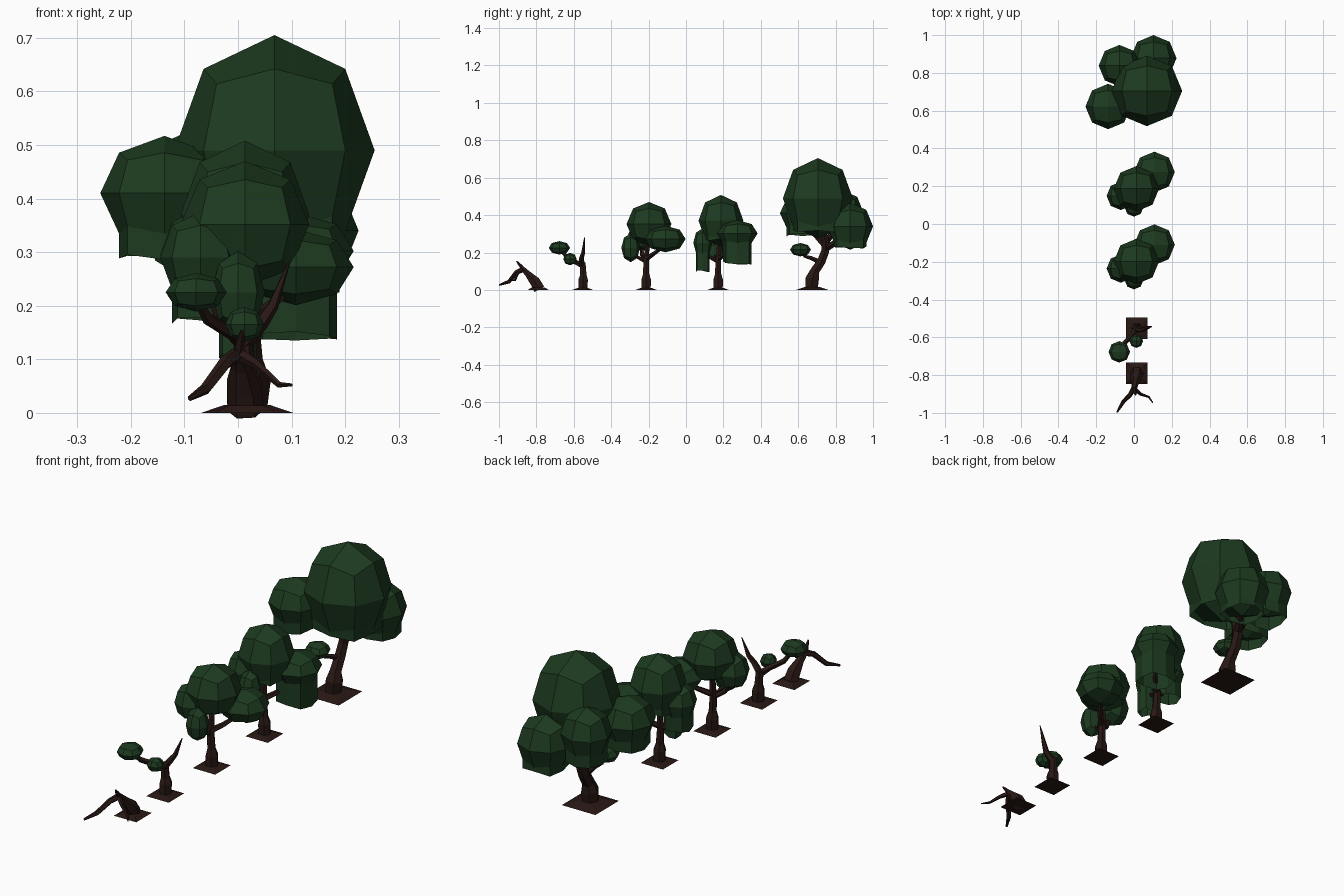
import bpy, bmesh, math, random
from mathutils import Vector

random.seed(4)

def material(name, color):
    m = bpy.data.materials.new(name)
    m.diffuse_color = (*color, 1)
    return m

LEAF = material("dark_leaf", (0.012, 0.042, 0.014))
BARK = material("dark_bark", (0.021, 0.009, 0.007))

def finish(bm, name, mat):
    bmesh.ops.recalc_face_normals(bm, faces=bm.faces)
    me = bpy.data.meshes.new(name)
    bm.to_mesh(me)
    bm.free()
    me.materials.append(mat)
    bpy.context.collection.objects.link(bpy.data.objects.new(name, me))

# Leaf clump: 26-vertex cube-sphere with an optional ragged hanging skirt
def clump(name, centre, r, rz, hang_to=None):
    bm = bmesh.new()
    bmesh.ops.create_cube(bm, size=2)
    bmesh.ops.subdivide_edges(bm, edges=bm.edges[:], cuts=1, use_grid_fill=True)
    for v in bm.verts:
        v.co.normalize()
    rim = [e for e in bm.edges if all(-0.75 < v.co.z < -0.5 for v in e.verts)]
    for v in bm.verts:
        v.co = Vector((v.co.x * r, v.co.y * r, v.co.z * rz)) + Vector(centre)
    bmesh.ops.recalc_face_normals(bm, faces=bm.faces)
    if hang_to is not None:
        ext = bmesh.ops.extrude_edge_only(bm, edges=rim)["geom"]
        for v in ext:
            if isinstance(v, bmesh.types.BMVert):
                v.co.z = hang_to + random.uniform(0, 0.02)
    finish(bm, name, LEAF)

# Tapered limb along a path of (x, y, z, radius)
def limb(name, path, sides=6):
    bm = bmesh.new()
    pts = [Vector(p[:3]) for p in path]
    rings = []
    side = None
    for i, p in enumerate(pts):
        t = (pts[min(i + 1, len(pts) - 1)] - pts[max(i - 1, 0)]).normalized()
        if side is None:
            side = Vector((1, 0, 0)) if abs(t.x) < 0.8 else Vector((0, 1, 0))
        side = (side - t * side.dot(t)).normalized()
        up = t.cross(side)
        ring = []
        for k in range(sides):
            a = 2 * math.pi * k / sides
            ring.append(bm.verts.new(p + (side * math.cos(a) + up * math.sin(a)) * path[i][3]))
        rings.append(ring)
    for a, b in zip(rings, rings[1:]):
        for k in range(sides):
            n = (k + 1) % sides
            bm.faces.new((a[k], a[n], b[n], b[k]))
    bm.faces.new(rings[0][::-1])
    bm.faces.new(rings[-1])
    finish(bm, name, BARK)

# Flat square root plate rising gently to the trunk
def root_plate(name, x, y, half, rise, top):
    bm = bmesh.new()
    bmesh.ops.create_cube(bm, size=2)
    for v in bm.verts:
        s = top if v.co.z > 0 else half
        v.co = Vector((x + v.co.x * s, y + v.co.y * s, rise if v.co.z > 0 else 0))
    finish(bm, name, BARK)

# Broken, bent-over dead tree
root_plate("dead_roots", 0.015, -0.79, 0.057, 0.014, 0.032)
limb("dead_trunk", [(0.015, -0.785, 0.005, 0.034), (0.012, -0.808, 0.045, 0.032),
                    (0.006, -0.845, 0.085, 0.019), (0, -0.875, 0.115, 0.014)])
limb("dead_left_branch", [(0, -0.868, 0.11, 0.015), (-0.022, -0.905, 0.095, 0.013),
                          (-0.06, -0.945, 0.045, 0.011), (-0.09, -0.997, 0.027, 0.005)], 5)
limb("dead_right_branch", [(0, -0.87, 0.11, 0.013), (0.035, -0.9, 0.09, 0.009),
                           (0.078, -0.915, 0.052, 0.006), (0.1, -0.947, 0.052, 0.003)], 5)
limb("dead_twig", [(0, -0.87, 0.11, 0.012), (0.003, -0.885, 0.13, 0.009),
                   (0.008, -0.905, 0.153, 0.004)], 5)

# Sapling with two small clumps and a bare fork
root_plate("sapling_roots", 0.015, -0.553, 0.057, 0.01, 0.028)
limb("sapling_trunk", [(0.015, -0.55, 0.005, 0.027), (0.015, -0.55, 0.055, 0.029),
                       (0.013, -0.549, 0.08, 0.02), (0.01, -0.553, 0.145, 0.018)])
limb("sapling_bare_branch", [(0.01, -0.555, 0.13, 0.017), (0.045, -0.56, 0.17, 0.014),
                             (0.065, -0.55, 0.2, 0.011), (0.095, -0.543, 0.28, 0.002)], 5)
limb("sapling_leaf_branch", [(0.01, -0.55, 0.13, 0.016), (-0.01, -0.59, 0.148, 0.013),
                             (-0.055, -0.635, 0.175, 0.012), (-0.078, -0.672, 0.215, 0.007)], 5)
limb("sapling_twig", [(-0.005, -0.585, 0.147, 0.01), (0.012, -0.62, 0.165, 0.005)], 5)
clump("sapling_clump", (-0.078, -0.677, 0.225), 0.057, 0.036)
clump("sapling_small_clump", (0.012, -0.62, 0.165), 0.036, 0.033)

# Two medium trees of the same layout; the second one has hanging leaves
for name, y, lift, hang in (("medium", -0.213, 0, False), ("weeping", 0.172, 0.03, True)):
    root_plate(name + "_roots", 0.015, y, 0.057, 0.01, 0.03)
    limb(name + "_trunk", [(0.015, y, 0.005, 0.028), (0.015, y, 0.055, 0.029),
                           (0.013, y, 0.085, 0.019), (0.01, y, 0.15, 0.017),
                           (0.01, y + 0.005, 0.23, 0.014), (0.012, y + 0.015, 0.31, 0.01)])
    limb(name + "_right_branch", [(0.01, y, 0.165, 0.014), (0.05, y + 0.035, 0.19, 0.012),
                                  (0.09, y + 0.085, 0.225, 0.008), (0.11, y + 0.1, 0.26, 0.006)], 5)
    limb(name + "_left_branch", [(0.01, y, 0.155, 0.013), (-0.035, y - 0.02, 0.185, 0.012),
                                 (-0.065, y - 0.025, 0.25, 0.007)], 5)
    limb(name + "_front_branch", [(0.01, y, 0.15, 0.011), (0.004, y - 0.045, 0.175, 0.009),
                                  (0, y - 0.08, 0.21, 0.006)], 5)
    clump(name + "_crown", (0.013, y + 0.015, 0.352 + lift * 0.6), 0.12,
          0.138 if hang else 0.118, 0.255 if hang else None)
    clump(name + "_right_clump", (0.108, y + 0.103, 0.272 + lift), 0.108, 0.071,
          0.133 if hang else None)
    clump(name + "_left_clump", (-0.07, y - 0.023, 0.29 + lift * 0.2), 0.075, 0.085,
          0.16 if hang else None)
    clump(name + "_front_clump", (0, y - 0.083, 0.225 + lift * 0.9), 0.05, 0.077,
          0.093 if hang else None)

# Large tree
root_plate("large_roots", 0.017, 0.675, 0.086, 0.015, 0.042)
limb("large_trunk", [(0.017, 0.672, 0.008, 0.037), (0.02, 0.675, 0.06, 0.041),
                     (0.018, 0.688, 0.1, 0.028), (0.015, 0.725, 0.155, 0.026),
                     (0.018, 0.745, 0.21, 0.024), (0.03, 0.745, 0.27, 0.021),
                     (0.05, 0.72, 0.38, 0.015)])
limb("large_back_right_branch", [(0.018, 0.745, 0.22, 0.02), (0.06, 0.81, 0.26, 0.016),
                                 (0.1, 0.87, 0.33, 0.01)], 5)
limb("large_left_branch", [(0.02, 0.745, 0.24, 0.02), (-0.05, 0.69, 0.3, 0.017),
                           (-0.12, 0.63, 0.39, 0.01)], 5)
limb("large_back_left_branch", [(0.02, 0.745, 0.25, 0.018), (-0.03, 0.79, 0.31, 0.014),
                                (-0.07, 0.835, 0.4, 0.009)], 5)
limb("large_low_branch", [(0.015, 0.725, 0.145, 0.014), (0, 0.67, 0.17, 0.011),
                          (-0.015, 0.635, 0.18, 0.009), (-0.022, 0.615, 0.21, 0.006)], 5)
clump("large_crown", (0.068, 0.705, 0.49), 0.187, 0.215, 0.3)
clump("large_left_clump", (-0.137, 0.622, 0.41), 0.12, 0.107, 0.285)
clump("large_back_left_clump", (-0.077, 0.838, 0.415), 0.11, 0.117, 0.275)
clump("large_back_right_clump", (0.103, 0.878, 0.34), 0.122, 0.125, 0.218)
clump("large_low_clump", (-0.022, 0.612, 0.215), 0.056, 0.036)
